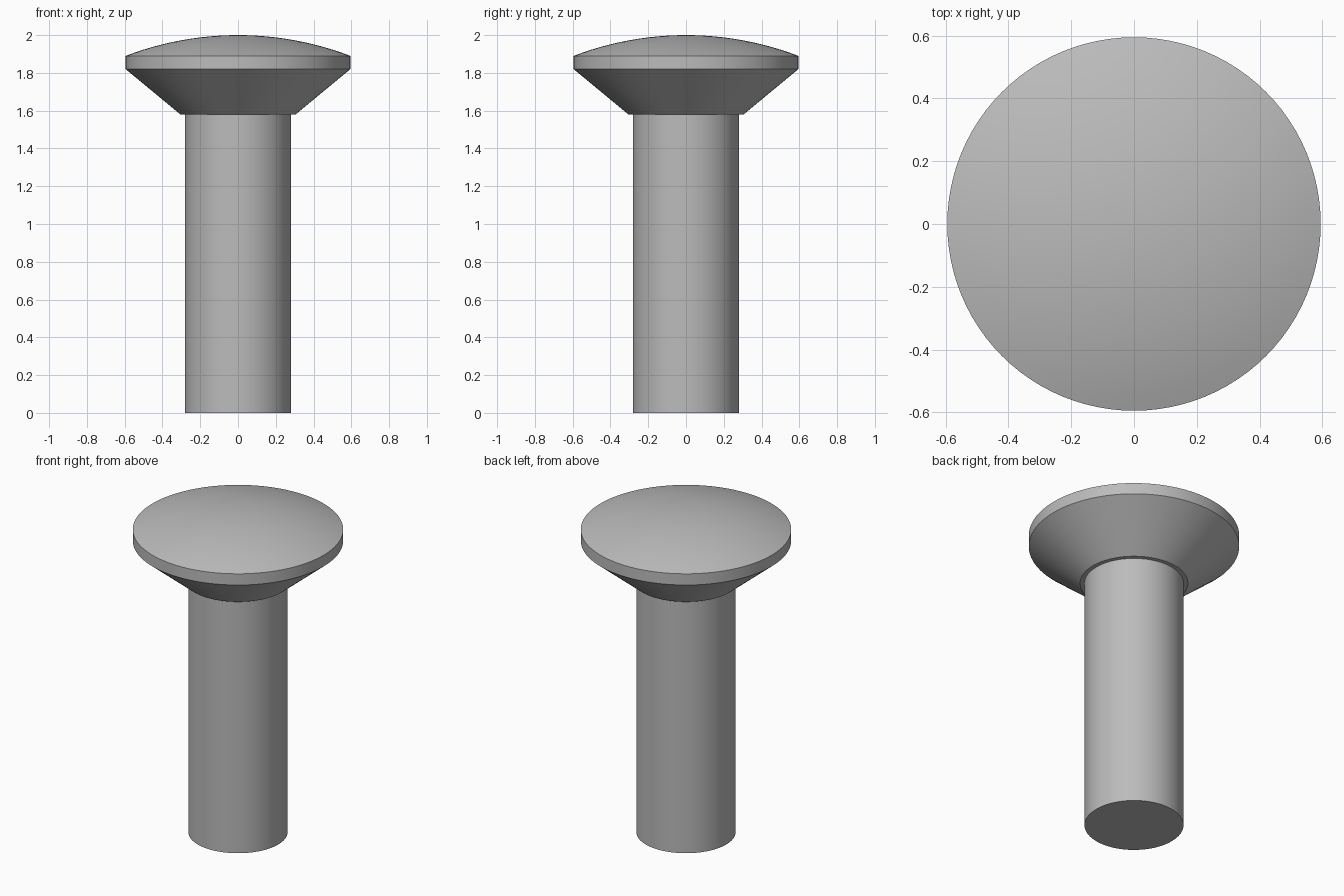
import bpy
import math

cube = bpy.data.objects.get("Cube")
if cube:
    bpy.data.objects.remove(cube, do_unlink=True)

steel = bpy.data.materials.new("grey steel")
steel.use_nodes = True
GREY = (0.5, 0.5, 0.5, 1)
steel.diffuse_color = GREY
steel.node_tree.nodes["Principled BSDF"].inputs["Base Color"].default_value = GREY

SIDES = 96


def lathe(name, profile):
    """Turn a bottom-to-top (radius, height) profile about z; radius 0 is a pole."""
    verts, rings, faces = [], [], []
    for r, z in profile:
        count = SIDES if r > 0 else 1
        start = len(verts)
        for i in range(count):
            a = math.tau * i / SIDES
            verts.append((r * math.cos(a), r * math.sin(a), z))
        rings.append([start + i % count for i in range(SIDES)])
    for low, high in zip(rings, rings[1:]):
        for i in range(SIDES):
            j = (i + 1) % SIDES
            quad = [low[i], low[j], high[j], high[i]]
            faces.append(list(dict.fromkeys(quad)))
    mesh = bpy.data.meshes.new(name)
    mesh.from_pydata(verts, [], faces)
    mesh.materials.append(steel)
    obj = bpy.data.objects.new(name, mesh)
    bpy.context.collection.objects.link(obj)
    bpy.ops.object.select_all(action="DESELECT")
    obj.select_set(True)
    bpy.context.view_layer.objects.active = obj
    bpy.ops.object.shade_smooth_by_angle(angle=math.radians(30))
    return obj


# Straight round shaft, its top meeting the underside of the head
SHAFT_R, NECK_R, HEAD_R = 0.28, 0.305, 0.595
NECK_Z, CONE_Z, RIM_Z, TOP_Z = 1.58, 1.82, 1.89, 2.0
lathe("shaft", [(0, 0), (SHAFT_R, 0), (SHAFT_R, NECK_Z)])

# Countersunk head: flat lip, cone, narrow rim and shallow spherical dome
rise = TOP_Z - RIM_Z
dome_r = (HEAD_R ** 2 + rise ** 2) / (2 * rise)
half_angle = math.asin(HEAD_R / dome_r)
STEPS = 12
dome = [(dome_r * math.sin(half_angle * k / STEPS),
         TOP_Z - dome_r * (1 - math.cos(half_angle * k / STEPS)))
        for k in range(STEPS, -1, -1)]
lathe("head", [(SHAFT_R, NECK_Z), (NECK_R, NECK_Z), (HEAD_R, CONE_Z)] + dome)
